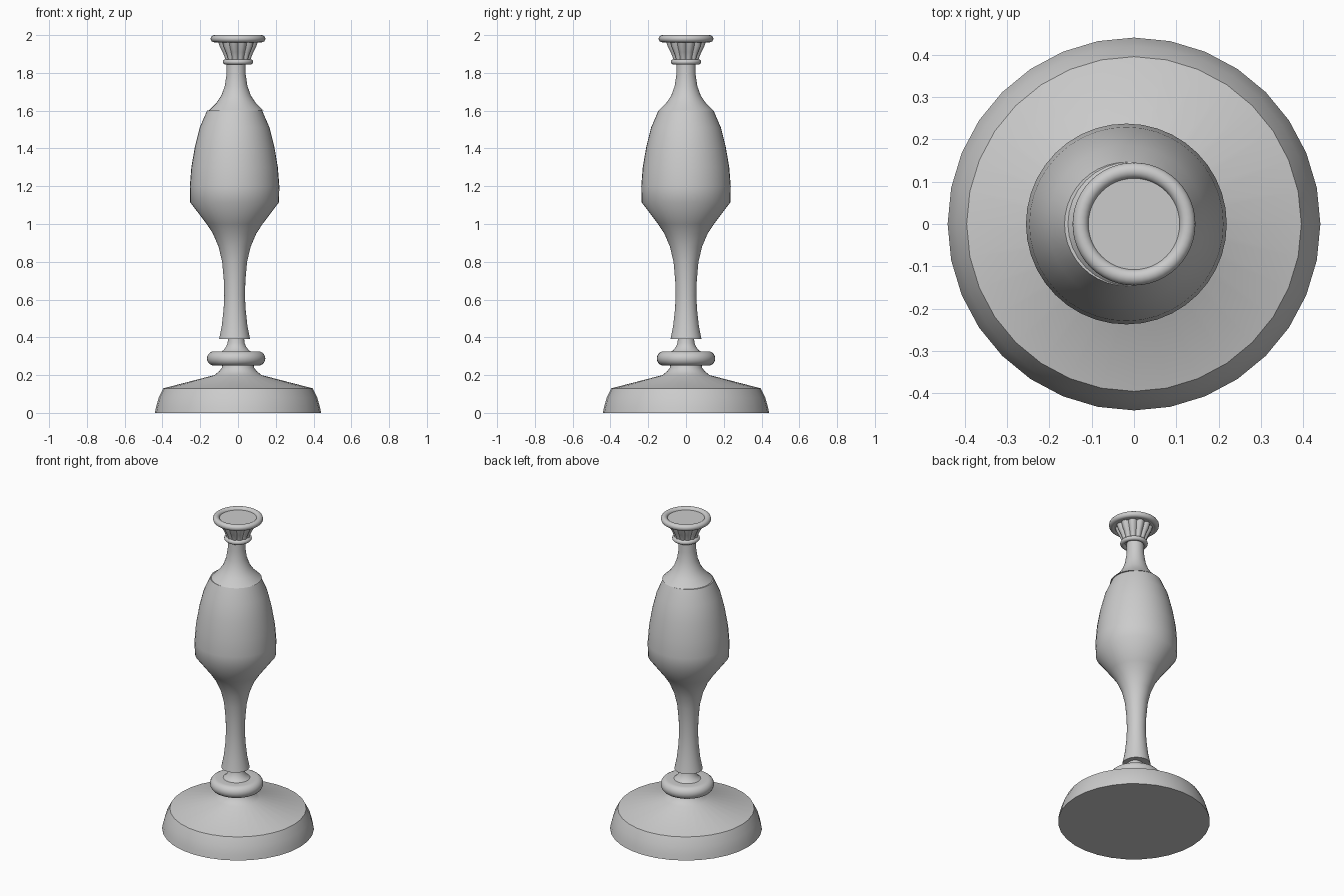
import bpy
import bmesh
from math import sin, cos, pi, radians

cube = bpy.data.objects.get("Cube")
if cube:
    bpy.data.objects.remove(cube)

grey = bpy.data.materials.new("plain grey")
grey.use_nodes = True
colour = (0.6, 0.6, 0.6, 1)
grey.diffuse_color = colour
grey.node_tree.nodes["Principled BSDF"].inputs["Base Color"].default_value = colour


def finish(obj):
    obj.data.materials.append(grey)
    bpy.ops.object.select_all(action='DESELECT')
    obj.select_set(True)
    bpy.context.view_layer.objects.active = obj
    bpy.ops.object.shade_smooth_by_angle(angle=radians(45))


def turn(name, profile, x=0, sides=32, lobes=0, depth=0):
    """Spin a (radius, height) profile into a closed solid, optionally lobed."""
    bm = bmesh.new()
    rings = []
    for r, z in profile:
        ring = []
        for i in range(sides):
            a = 2 * pi * i / sides
            k = r * (1 - depth * (1 - abs(sin(lobes * a / 2))))
            ring.append(bm.verts.new((x + k * cos(a), k * sin(a), z)))
        rings.append(ring)
    for low, high in zip(rings, rings[1:]):
        for i in range(sides):
            j = (i + 1) % sides
            bm.faces.new((low[i], low[j], high[j], high[i]))
    bm.faces.new(rings[0][::-1])
    bm.faces.new(rings[-1])
    mesh = bpy.data.meshes.new(name)
    bm.to_mesh(mesh)
    bm.free()
    obj = bpy.data.objects.new(name, mesh)
    bpy.context.collection.objects.link(obj)
    finish(obj)


def ring(name, major, minor, z):
    bpy.ops.mesh.primitive_torus_add(
        major_radius=major, minor_radius=minor, location=(0, 0, z),
        major_segments=48, minor_segments=16)
    obj = bpy.context.object
    obj.name = name
    finish(obj)


# Broad foot with rounded rim and sloping top
turn("base", [(0.44, 0), (0.434, 0.03), (0.42, 0.08), (0.395, 0.13),
              (0.125, 0.2), (0.1, 0.22), (0.085, 0.24), (0.08, 0.27)])

# Rounded collar and the short stem above it
bulge = [(0.118 + 0.0365 * cos(t), 0.288 + 0.0375 * sin(t))
         for t in (pi * (i / 10 - 0.5) for i in range(11))]
turn("collar", [(0.08, 0.25)] + bulge + [(0.085, 0.325)], x=-0.01, sides=40)
turn("collar_stem", [(0.085, 0.32), (0.067, 0.332), (0.053, 0.35),
                     (0.045, 0.37), (0.042, 0.4)], x=-0.01)

# Vase-shaped shaft
turn("shaft", [(0.082, 0.39), (0.068, 0.46), (0.058, 0.55), (0.055, 0.62),
               (0.057, 0.7), (0.066, 0.8), (0.085, 0.88), (0.115, 0.95),
               (0.148, 1.0), (0.235, 1.115), (0.237, 1.2), (0.229, 1.3),
               (0.21, 1.41), (0.185, 1.51), (0.146, 1.6)], x=-0.018, sides=40)
turn("neck", [(0.146, 1.6), (0.105, 1.64), (0.078, 1.68), (0.06, 1.73),
              (0.051, 1.79), (0.05, 1.86)], x=-0.01)

# Fluted cup between two rings, closed by a flat plate
ring("lower_ring", 0.066, 0.014, 1.858)
turn("fluted_cup", [(0.066, 1.86), (0.073, 1.885), (0.084, 1.91),
                    (0.1, 1.94), (0.11, 1.97)],
     sides=96, lobes=12, depth=0.13)
ring("top_ring", 0.126, 0.019, 1.981)
turn("top_plate", [(0.12, 1.965), (0.12, 1.985)], sides=48)
